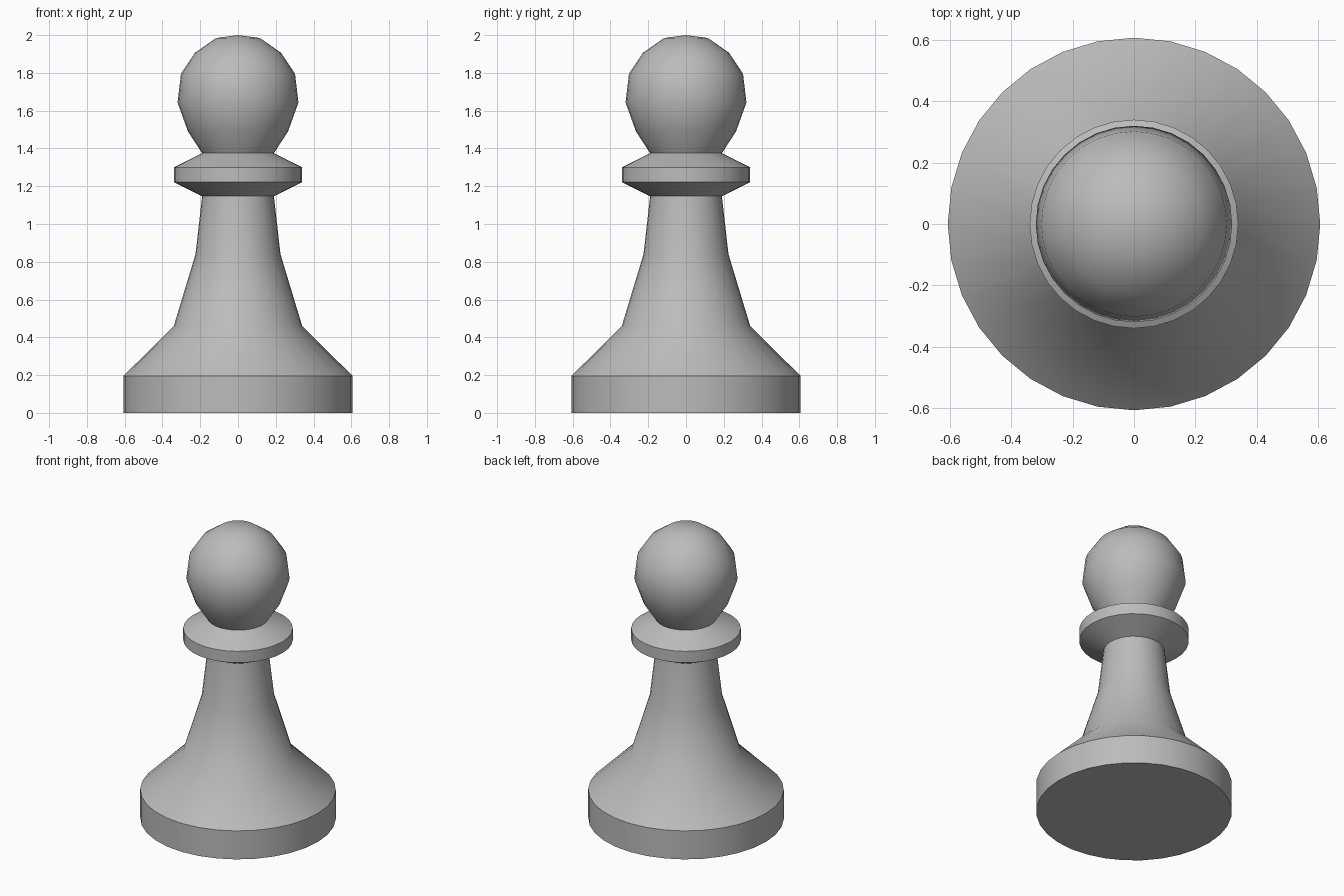
import bpy, bmesh, math

cube = bpy.data.objects.get("Cube")
if cube:
    bpy.data.objects.remove(cube, do_unlink=True)

grey = bpy.data.materials.new("plain grey")
grey.use_nodes = True
colour = (0.5, 0.5, 0.5, 1)
grey.diffuse_color = colour
grey.node_tree.nodes["Principled BSDF"].inputs["Base Color"].default_value = colour

# Turned outline (radius, height), from the foot up to the crown
base = [(0, 0), (0.607, 0), (0.607, 0.195)]
stem = [(0.34, 0.46), (0.225, 0.84), (0.19, 1.147)]
collar = [(0.34, 1.222), (0.34, 1.3), (0.19, 1.375)]
head = [(0.265, 1.49), (0.32, 1.643), (0.302, 1.795),
        (0.227, 1.907), (0.115, 1.985), (0, 2)]


def lathe(name, outline, sides=32):
    """Spin an outline around the z axis into a closed solid."""
    bm = bmesh.new()
    verts = [bm.verts.new((r, 0, z)) for r, z in outline]
    edges = [bm.edges.new(pair) for pair in zip(verts, verts[1:])]
    bmesh.ops.spin(bm, geom=verts + edges, cent=(0, 0, 0), axis=(0, 0, 1),
                   angle=math.tau, steps=sides, use_merge=True)
    bmesh.ops.remove_doubles(bm, verts=bm.verts, dist=0.0001)
    bmesh.ops.recalc_face_normals(bm, faces=bm.faces)
    mesh = bpy.data.meshes.new(name)
    bm.to_mesh(mesh)
    bm.free()
    mesh.materials.append(grey)
    obj = bpy.data.objects.new(name, mesh)
    bpy.context.collection.objects.link(obj)
    return obj


piece = lathe("turned_pawn", base + stem + collar + head)
bpy.ops.object.select_all(action="DESELECT")
piece.select_set(True)
bpy.context.view_layer.objects.active = piece
bpy.ops.object.shade_smooth_by_angle(angle=math.radians(36))
